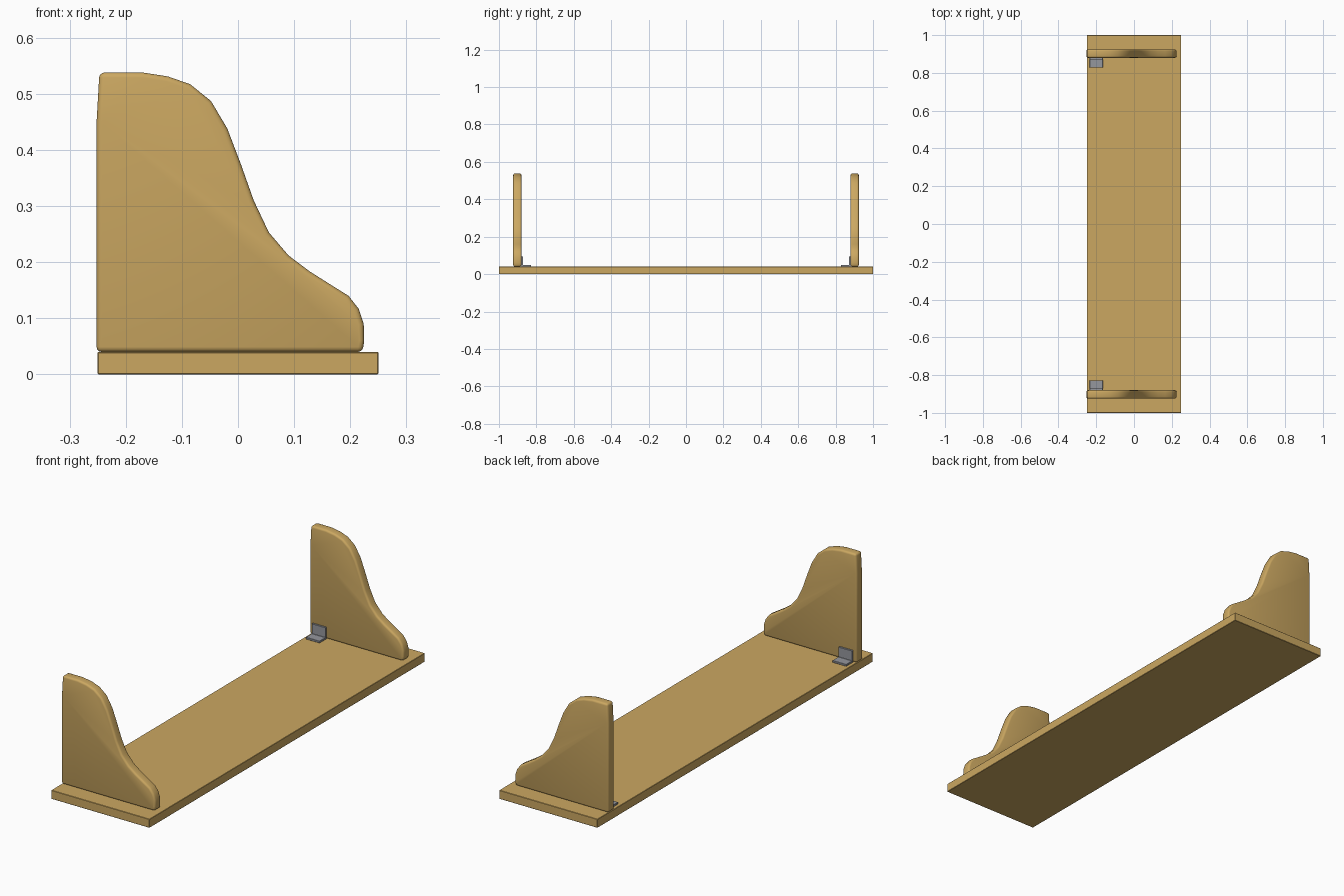
import bpy
import bmesh
import math

if "Cube" in bpy.data.objects:
    bpy.data.objects.remove(bpy.data.objects["Cube"], do_unlink=True)


def make_material(name, colour):
    mat = bpy.data.materials.new(name)
    mat.use_nodes = True
    mat.diffuse_color = (*colour, 1)
    mat.node_tree.nodes["Principled BSDF"].inputs["Base Color"].default_value = (*colour, 1)
    return mat


WOOD = make_material("warm wood", (0.60, 0.39, 0.12))
METAL = make_material("grey metal", (0.30, 0.31, 0.34))


def extrude_outline(name, points, axis, start, end, mat, bevel, segments=1):
    """Extrude a closed outline along x or y, then round its edges."""
    def place(u, v, depth):
        return (depth, u, v) if axis == "x" else (u, depth, v)

    bm = bmesh.new()
    face = bm.faces.new([bm.verts.new(place(u, v, start)) for u, v in points])
    moved = bmesh.ops.extrude_face_region(bm, geom=[face])["geom"]
    for vert in moved:
        if isinstance(vert, bmesh.types.BMVert):
            vert.co["xyz".index(axis)] = end
    bmesh.ops.recalc_face_normals(bm, faces=bm.faces)
    mesh = bpy.data.meshes.new(name)
    bm.to_mesh(mesh)
    bm.free()
    obj = bpy.data.objects.new(name, mesh)
    bpy.context.collection.objects.link(obj)
    mesh.materials.append(mat)
    mod = obj.modifiers.new("rounded edges", "BEVEL")
    mod.width = bevel
    mod.segments = segments
    mod.limit_method = "ANGLE"
    mod.angle_limit = math.radians(50)
    return obj


# Shelf board
BOARD_TOP = 0.04
extrude_outline("shelf_board",
                [(-1, 0), (1, 0), (1, BOARD_TOP), (-1, BOARD_TOP)],
                "x", -0.25, 0.25, WOOD, 0.0015)

# Curved end panels
profile = [(-0.252, 0.04), (0.222, 0.04), (0.225, 0.06), (0.224, 0.09),
           (0.215, 0.117), (0.197, 0.14), (0.165, 0.16), (0.127, 0.184),
           (0.09, 0.212), (0.055, 0.253), (0.028, 0.31), (0.005, 0.375),
           (-0.019, 0.438), (-0.048, 0.487), (-0.085, 0.517),
           (-0.125, 0.531), (-0.17, 0.538), (-0.247, 0.538), (-0.252, 0.45)]

# Angle brackets joining each panel to the board
PANEL_INNER, PANEL_OUTER = 0.88, 0.924
FOOT_END, PLATE = 0.828, 0.009
BRACKET_TOP = 0.095

for side, label in ((-1, "front"), (1, "back")):
    panel = extrude_outline(label + "_end_panel", profile, "y",
                            side * PANEL_INNER, side * PANEL_OUTER, WOOD, 0.009, 3)
    bpy.ops.object.select_all(action="DESELECT")
    panel.select_set(True)
    bpy.context.view_layer.objects.active = panel
    bpy.ops.object.modifier_apply(modifier="rounded edges")
    bpy.ops.object.shade_smooth_by_angle(angle=math.radians(40))

    inner = PANEL_INNER - PLATE
    angle_shape = [(FOOT_END, BOARD_TOP), (PANEL_INNER, BOARD_TOP),
                   (PANEL_INNER, BRACKET_TOP), (inner, BRACKET_TOP),
                   (inner, BOARD_TOP + PLATE), (FOOT_END, BOARD_TOP + PLATE)]
    extrude_outline(label + "_angle_bracket",
                    [(side * y, z) for y, z in angle_shape],
                    "x", -0.235, -0.165, METAL, 0.001)
